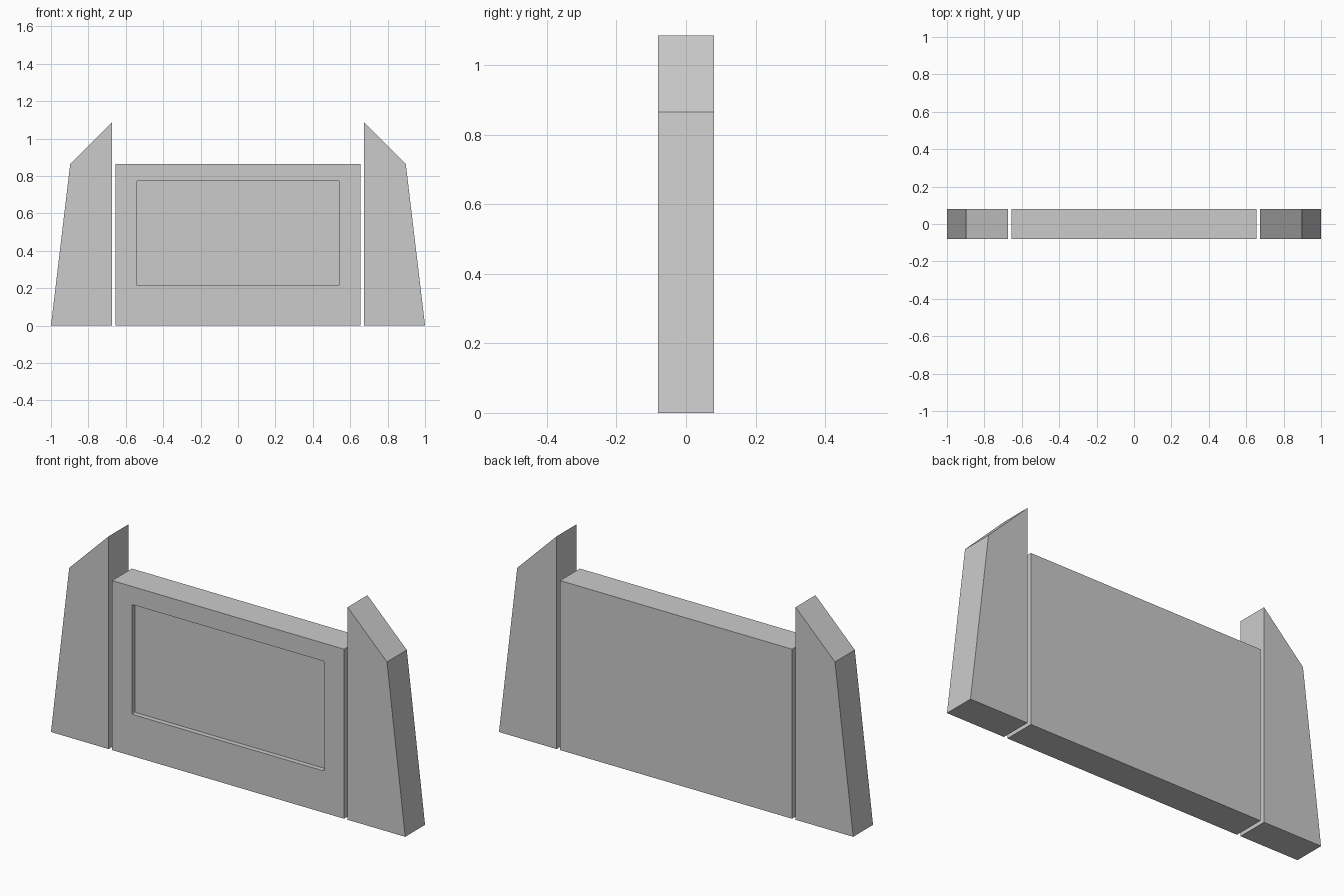
import bpy, bmesh
from mathutils import Vector

if "Cube" in bpy.data.objects:
    bpy.data.objects.remove(bpy.data.objects["Cube"])

HALF_DEPTH = 0.08


def prism(bm, profile):
    """Extrude an (x, z) outline through the full thickness; return front face."""
    front = bm.faces.new([bm.verts.new((x, -HALF_DEPTH, z)) for x, z in profile])
    back = bmesh.ops.extrude_face_region(bm, geom=[front], use_keep_orig=True)
    moved = [v for v in back["geom"] if isinstance(v, bmesh.types.BMVert)]
    bmesh.ops.translate(bm, verts=moved, vec=(0, 2 * HALF_DEPTH, 0))
    bmesh.ops.recalc_face_normals(bm, faces=bm.faces)
    return front


def finish(bm, name):
    bmesh.ops.recalc_face_normals(bm, faces=bm.faces)
    mesh = bpy.data.meshes.new(name)
    bm.to_mesh(mesh)
    bm.free()
    obj = bpy.data.objects.new(name, mesh)
    bpy.context.collection.objects.link(obj)
    return obj


# Centre panel with a shallow rectangular recess in the front
bm = bmesh.new()
front = prism(bm, [(-0.655, 0), (0.655, 0), (0.655, 0.865), (-0.655, 0.865)])
bmesh.ops.inset_region(bm, faces=[front], thickness=0.1)
for v in front.verts:
    v.co.x = 0.543 if v.co.x > 0 else -0.543
    v.co.z = 0.773 if v.co.z > 0.43 else 0.213
floor = bmesh.ops.extrude_discrete_faces(bm, faces=[front])["faces"][0]
bmesh.ops.translate(bm, verts=floor.verts, vec=Vector((0, 0.025, 0)))

# Slightly eased vertical corners of the recess
corners = [e for v in floor.verts for e in v.link_edges if e not in floor.edges[:]]
bmesh.ops.bevel(bm, geom=corners, offset=0.007, segments=2, profile=0.5, affect='EDGES')
finish(bm, "centre_panel")

# Tapered side wings with sloping tops, one per side
wing = [(0.675, 0), (1.0, 0), (0.897, 0.865), (0.675, 1.085)]
for side, label in ((-1, "left"), (1, "right")):
    bm = bmesh.new()
    prism(bm, [(side * x, z) for x, z in wing])
    finish(bm, label + "_wing")
